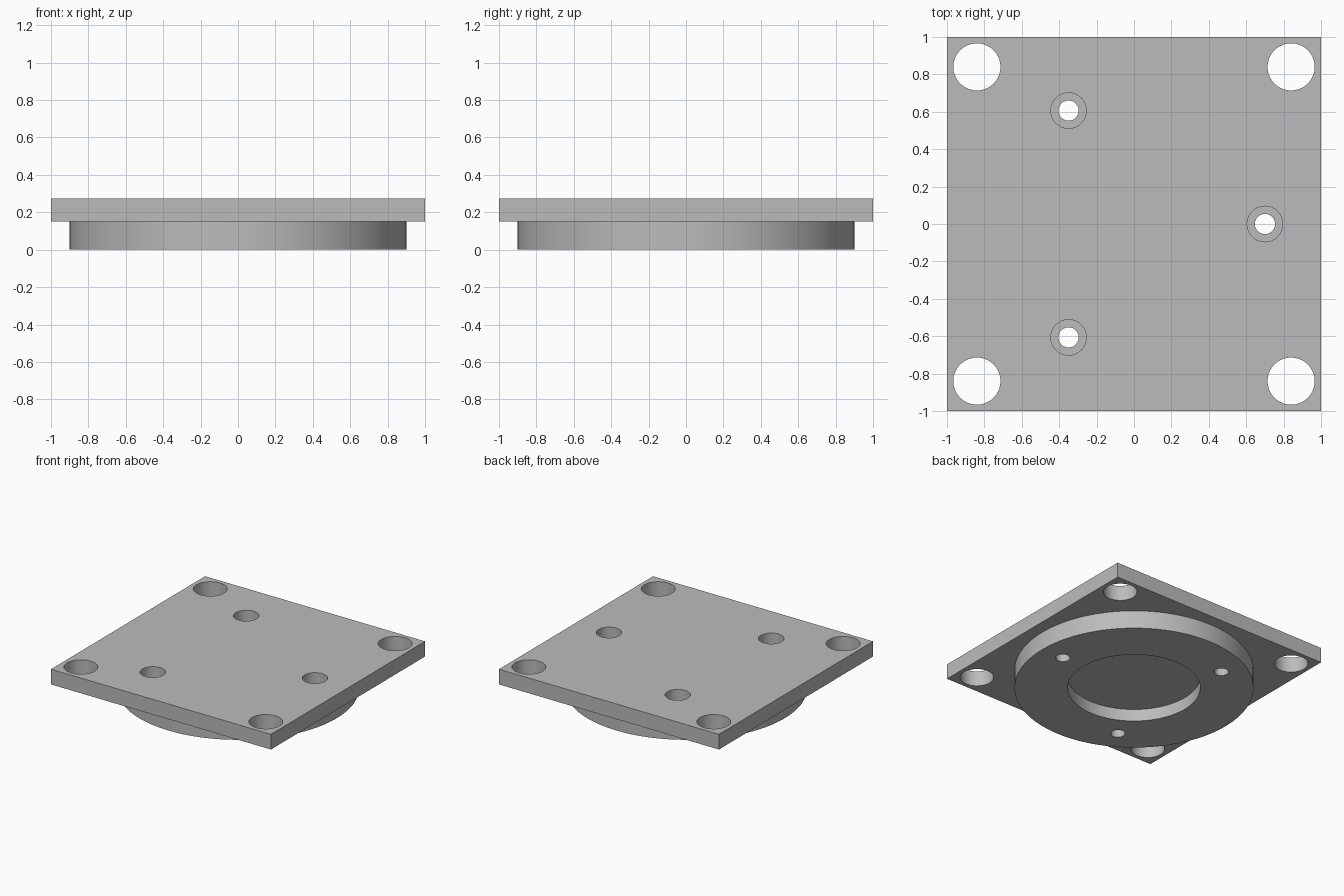
import bpy
from math import radians, cos, sin

cube = bpy.data.objects.get("Cube")
if cube:
    bpy.data.objects.remove(cube, do_unlink=True)

PLATE_BOTTOM, TOP = 0.15, 0.275
OVER = 0.1  # cutter overshoot

grey = bpy.data.materials.new("plain grey")
grey.use_nodes = True
colour = (0.5, 0.5, 0.5, 1)
grey.diffuse_color = colour
grey.node_tree.nodes["Principled BSDF"].inputs["Base Color"].default_value = colour


def cylinder(name, radius, z0, z1, x=0, y=0, sides=64):
    bpy.ops.mesh.primitive_cylinder_add(
        vertices=sides, radius=radius, depth=z1 - z0, location=(x, y, (z0 + z1) / 2))
    ob = bpy.context.object
    ob.name = name
    ob.data.materials.append(grey)
    return ob


def combine(target, tool, operation):
    mod = target.modifiers.new(operation.lower(), 'BOOLEAN')
    mod.operation = operation
    mod.solver = 'EXACT'
    mod.object = tool
    bpy.context.view_layer.objects.active = target
    bpy.ops.object.modifier_apply(modifier=mod.name)
    bpy.data.objects.remove(tool, do_unlink=True)


# Square plate
bpy.ops.mesh.primitive_cube_add(size=1, location=(0, 0, (PLATE_BOTTOM + TOP) / 2))
flange = bpy.context.object
flange.name = "mounting_plate"
flange.scale = (2, 2, TOP - PLATE_BOTTOM)
bpy.ops.object.transform_apply(location=True, rotation=False, scale=True)
flange.data.materials.append(grey)

# Round boss under the plate, with a shallow round pocket
combine(flange, cylinder("round_boss", 0.9, 0, 0.2, sides=128), 'UNION')
combine(flange, cylinder("pocket_cutter", 0.5, -OVER, 0.1, sides=96), 'DIFFERENCE')

# Four corner holes
for x in (-0.84, 0.84):
    for y in (-0.84, 0.84):
        combine(flange, cylinder("corner_hole_cutter", 0.126, -OVER, TOP + OVER, x, y), 'DIFFERENCE')

# Three counterbored bolt holes on a circle
for i in range(3):
    a = radians(120 * i)
    x, y = 0.7 * cos(a), 0.7 * sin(a)
    combine(flange, cylinder("counterbore_cutter", 0.095, PLATE_BOTTOM, TOP + OVER, x, y), 'DIFFERENCE')
    combine(flange, cylinder("bolt_hole_cutter", 0.054, -OVER, TOP + OVER, x, y), 'DIFFERENCE')

# Smooth round walls, sharp rims
bpy.ops.object.select_all(action='DESELECT')
flange.select_set(True)
bpy.context.view_layer.objects.active = flange
bpy.ops.object.shade_smooth_by_angle(angle=radians(30))
